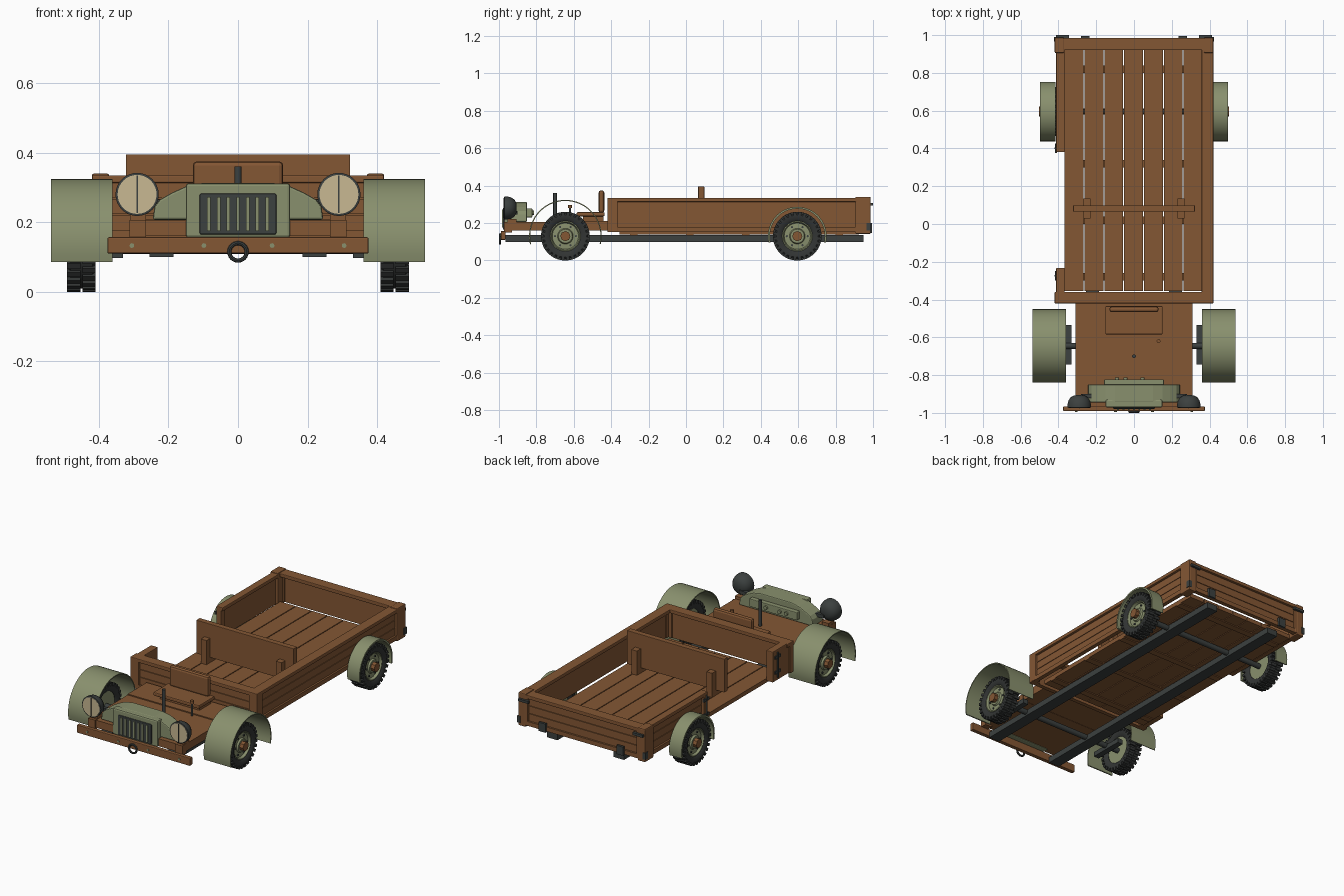
import bpy, bmesh
from math import sin, cos, pi, radians
from mathutils import Matrix, Vector

if "Cube" in bpy.data.objects:
    bpy.data.objects.remove(bpy.data.objects["Cube"], do_unlink=True)


def material(name, rgb):
    m = bpy.data.materials.new(name)
    m.use_nodes = True
    m.diffuse_color = (*rgb, 1)
    m.node_tree.nodes["Principled BSDF"].inputs["Base Color"].default_value = (*rgb, 1)
    return m


WOOD = material("brown wood", (.23, .095, .034))
OLIVE = material("olive paint", (.25, .28, .155))
IRON = material("dark iron", (.045, .052, .05))
RUBBER = material("black rubber", (.032, .035, .034))
LENS = material("cream glass", (.58, .48, .29))


def finish(name, bm, mat, angle=None, bevel=0):
    bmesh.ops.recalc_face_normals(bm, faces=bm.faces)
    mesh = bpy.data.meshes.new(name)
    bm.to_mesh(mesh)
    bm.free()
    mesh.materials.append(mat)
    if angle:
        mesh.polygons.foreach_set("use_smooth", [True] * len(mesh.polygons))
        mesh.set_sharp_from_angle(angle=radians(angle))
    ob = bpy.data.objects.new(name, mesh)
    bpy.context.collection.objects.link(ob)
    if bevel:
        mod = ob.modifiers.new("edge", "BEVEL")
        mod.width, mod.segments = bevel, 2
    return ob


def add_box(bm, x, y, z, turn=None):
    size = Vector((abs(x[1] - x[0]), abs(y[1] - y[0]), abs(z[1] - z[0])))
    mid = Vector((sum(x), sum(y), sum(z))) / 2
    m = Matrix.Translation(mid) @ Matrix.Diagonal((*size, 1))
    bmesh.ops.create_cube(bm, size=1, matrix=turn @ m if turn else m)


def box(name, x, y, z, mat=WOOD, bevel=0):
    bm = bmesh.new()
    add_box(bm, x, y, z)
    return finish(name, bm, mat, bevel=bevel)


def pair(name, x, y, z, mat=WOOD, bevel=0):
    for side, s in (("left", 1), ("right", -1)):
        box(f"{side}_{name}", (s * x[0], s * x[1]), y, z, mat, bevel)


def lathe(name, profile, mat, origin, direction, steps=32, closed=False):
    """Spin (along, radius) points about the direction axis."""
    bm = bmesh.new()
    vs = [bm.verts.new((r, 0, a)) for a, r in profile]
    edges = [bm.edges.new(p) for p in zip(vs, vs[1:])]
    if closed:
        edges.append(bm.edges.new((vs[-1], vs[0])))
    bmesh.ops.spin(bm, geom=vs + edges, cent=(0, 0, 0), axis=(0, 0, 1), angle=2 * pi, steps=steps)
    bmesh.ops.remove_doubles(bm, verts=bm.verts, dist=1e-5)
    rot = Vector((0, 0, 1)).rotation_difference(Vector(direction)).to_matrix().to_4x4()
    bm.transform(Matrix.Translation(origin) @ rot)
    return finish(name, bm, mat, 35)


def rod(name, start, end, r, mat=IRON, steps=16):
    d = Vector(end) - Vector(start)
    return lathe(name, [(0, 0), (0, r), (d.length, r), (d.length, 0)], mat, start, d.normalized(), steps)


def prism(name, outline, y0, y1, mat, bevel=0):
    """Push an x-z outline along y."""
    bm = bmesh.new()
    f = bm.faces.new([bm.verts.new((x, y0, z)) for x, z in outline])
    g = bmesh.ops.extrude_face_region(bm, geom=[f])
    bmesh.ops.translate(bm, vec=(0, y1 - y0, 0), verts=[v for v in g["geom"] if isinstance(v, bmesh.types.BMVert)])
    return finish(name, bm, mat, bevel=bevel)


def fender(name, x0, x1, y, r, thick):
    bm = bmesh.new()
    rings = []
    for i in range(33):
        a = radians(-13 + 206 * i / 32)
        rings.append([bm.verts.new((x, y + q * cos(a), .13 + q * sin(a)))
                      for x, q in ((x0, r), (x1, r), (x1, r - thick), (x0, r - thick))])
    for p, q in zip(rings, rings[1:]):
        for k in range(4):
            bm.faces.new((p[k], p[k - 1], q[k - 1], q[k]))
    bm.faces.new(rings[0])
    bm.faces.new(rings[-1])
    finish(name, bm, OLIVE, 35)


def wheel(name, s, y):
    c, out = Vector((s * .45, y, .13)), (s, 0, 0)
    lathe(name + "_tyre", [(-.03, .08), (-.039, .092), (-.04, .112), (-.032, .121), (.032, .121),
                           (.04, .112), (.039, .092), (.03, .08)], RUBBER, c, out, 48, True)
    # Staggered tread blocks
    bm = bmesh.new()
    for i in range(28):
        for half in (0, 1):
            turn = Matrix.Translation(c) @ Matrix.Rotation(2 * pi * (i + half * .5) / 28, 4, "X")
            xs = (.003, .041) if half else (-.041, -.003)
            add_box(bm, xs, (-.008, .008), (.11, .13), turn)
    finish(name + "_tread", bm, RUBBER)
    lathe(name + "_rim", [(-.028, 0), (-.028, .084), (.03, .084), (.032, .076), (.018, .07), (.02, .042),
                          (.03, .037), (.03, 0)], OLIVE, c, out)
    rod(name + "_hub", c, c + Vector((s * .054, 0, 0)), .027, WOOD, 8)
    for k in range(6):
        p = c + Vector((s * .012, .056 * cos(k * pi / 3), .056 * sin(k * pi / 3)))
        rod(name + "_bolt", p, p + Vector((s * .012, 0, 0)), .006, IRON, 8)


# Chassis rails and running gear
pair("chassis_rail", (.185, .255), (-.965, .95), (.1, .135), IRON)
for end, y in (("front", -.645), ("rear", .595)):
    rod(end + "_axle", (-.44, y, .125), (.44, y, .125), .016)
    for side, s in (("left", 1), ("right", -1)):
        wheel(f"{end}_{side}_wheel", s, y)
        inner, outer, r = (.36, .537, .194) if end == "front" else (.415, .497, .157)
        fender(f"{end}_{side}_fender", s * inner, s * outer, y, r, .006 if end == "front" else .01)
pair("front_spring", (.33, .365), (-.745, -.535), (.097, .125), IRON)

# Bed floor planks
step = .105
for i in range(7):
    x = -.367 + i * step
    box("floor_plank", (x, min(x + step - .005, .36)), (-.355, .925), (.14, .165))
for y in (-.3, 0, .3, .8):
    box("floor_bearer", (-.36, .36), (y, y + .04), (.134, .141))


def wall(name, a0, a1, inner, outer, along_y, post=.055):
    """Framed wall: posts, rails and recessed boards."""
    d = 1 if outer > inner else -1
    z0, z1 = .152, .335

    def part(kind, a, b, z, bevel=0):
        x, y = (b, a) if along_y else (a, b)
        box(f"{name}_{kind}", x, y, z, WOOD, bevel)
    part("top_rail", (a0, a1), (inner, outer), (z1 - .022, z1), .004)
    part("bottom_rail", (a0, a1), (outer - d * .028, outer - d * .003), (z0, z0 + .026))
    for a in (a0, a1 - post):
        part("post", (a, a + post), (outer - d * .035, outer), (z0, z1 - .01), .004)
    for k in range(3):
        z = z0 + .026 + k * .046
        part("board", (a0 + .01, a1 - .01), (outer - d * .026, outer - d * .014), (z, z + .043))
    part("backing", (a0 + .01, a1 - .01), (outer - d * .028, outer - d * .022), (z0 + .01, z1 - .01))


# Bed walls, with a wide doorway on the right side
wall("left_wall", -.42, .985, .358, .42, True)
wall("right_rear_wall", .38, .985, -.367, -.412, True, .04)
wall("front_wall", -.42, .42, -.36, -.42, False)
wall("tailgate", -.42, .42, .92, .985, False, .06)
box("doorway_stub", (-.412, -.367), (-.42, -.232), (.152, .335), WOOD, .004)
for x in (-.42, .37):
    box("rear_corner_post", (x, x + .05), (.905, .987), (.142, .34), WOOD, .006)

# Doorway hinges and tailgate ironwork
for y in (-.275, .4):
    rod("hinge_pin", (-.417, y, .17), (-.417, y, .32), .005)
    for z in (.195, .285):
        box("hinge_strap", (-.418, -.408), (y - .025, y + .025), (z, z + .018), IRON)
pair("tailgate_latch", (.345, .412), (.984, 1.0), (.293, .308), IRON)
pair("tailgate_hinge", (.235, .28), (.98, .994), (.148, .2), IRON)
pair("tailgate_side_strap", (.405, .424), (.965, .99), (.16, .2), IRON)

# Bench partition in the bed
box("partition_board", (-.322, .322), (.065, .098), (.195, .395), WOOD, .002)
pair("partition_bracket", (.23, .267), (.03, .135), (.165, .31))

# Cab floor and seat
box("cab_rear_floor", (-.31, .31), (-.6, -.42), (.16, .21))
box("cab_front_floor", (-.31, .31), (-.965, -.602), (.16, .205))
box("seat_base", (-.13, .13), (-.55, -.44), (.208, .238))
box("seat_cushion", (-.152, .152), (-.585, -.435), (.236, .258), WOOD, .006)
box("seat_back", (-.13, .13), (-.467, -.437), (.255, .375), WOOD, .012)
rod("steering_post", (0, -.7, .2), (0, -.7, .36), .01)
rod("gear_lever", (.13, -.62, .2), (.13, -.62, .285), .006)
rod("lever_knob", (.13, -.62, .28), (.13, -.62, .297), .01, WOOD)

# Cowl, grille and dashboard
half = [(.245, .207), (.24, .245), (.225, .265), (.19, .285), (.15, .303), (.1, .313)]
prism("cowl", half + [(-x, z) for x, z in reversed(half)], -.945, -.85, OLIVE, .006)
box("grille_shell", (-.15, .15), (-.972, -.93), (.155, .312), OLIVE, .008)
box("grille_recess", (-.11, .11), (-.979, -.968), (.165, .282), IRON, .004)
for i in range(7):
    x = (i - 3) * .028
    box("grille_bar", (x - .005, x + .005), (-.984, -.975), (.175, .273), OLIVE)
box("dashboard", (-.158, .158), (-.852, -.822), (.23, .278), OLIVE, .004)
for x in (-.09, -.045, .045):
    rod("dash_knob", (x, -.825, .255), (x, -.812, .255), .011, OLIVE)

# Headlights
for side, s in (("left", 1), ("right", -1)):
    c = (s * .29, -.905, .28)
    lathe(side + "_headlight_bowl", [(0, 0), (.002, .025), (.012, .045), (.03, .057), (.05, .062),
                                     (.066, .062), (.068, .056), (.06, 0)], IRON, c, (0, -1, 0))
    rod(side + "_headlight_lens", (s * .29, -.96, .28), (s * .29, -.974, .28), .056, LENS, 32)
    box(side + "_lens_divider", (s * .29 - .002, s * .29 + .002), (-.977, -.973), (.226, .334), IRON)
    box(side + "_headlight_arm", (s * .22, s * .28), (-.92, -.9), (.245, .265), IRON)
pair("headlight_block", (.265, .31), (-.955, -.905), (.2, .222))
pair("bumper_bracket", (.265, .312), (-.972, -.93), (.15, .207))

# Bumper with bolts and tow ring
box("bumper", (-.375, .375), (-.99, -.965), (.11, .157), WOOD, .004)
for x in (-.305, -.098, .098, .305):
    rod("bumper_bolt", (x, -.985, .133), (x, -.994, .133), .007, OLIVE, 8)
ring = [(.006 * sin(k * pi / 4), .025 + .006 * cos(k * pi / 4)) for k in range(8)]
lathe("tow_ring", ring, IRON, (0, -.994, .115), (0, -1, 0), 24, True)
